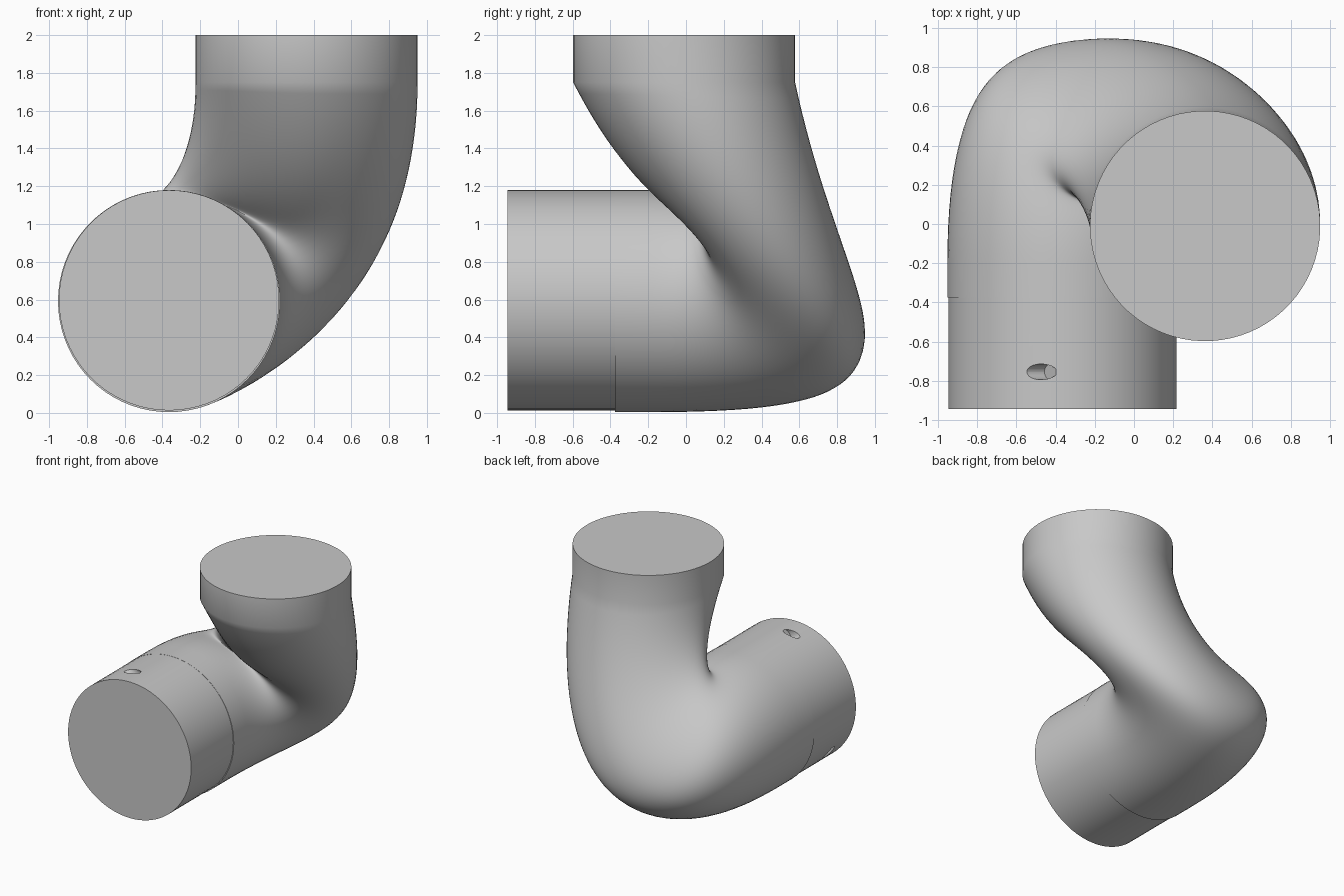
import bpy, bmesh, math
from mathutils import Vector, Matrix

cube = bpy.data.objects.get("Cube")
if cube:
    bpy.data.objects.remove(cube, do_unlink=True)

grey = bpy.data.materials.new("grey")
grey.use_nodes = True
colour = (0.58, 0.58, 0.58, 1)
grey.diffuse_color = colour
grey.node_tree.nodes["Principled BSDF"].inputs["Base Color"].default_value = colour

SIDES, STEPS = 72, 48
RADIUS = 0.588
INLET = Vector((-0.365, -0.2, 0.592))     # where the horizontal leg starts to bend
OUTLET = Vector((0.363, -0.01, 1.75))     # where the bend meets the upright neck
TWIST = math.radians(32)                  # natural roll of the double bend
OUTER = math.radians(-35)                 # side of the inlet on the outside of the bend
FILLET = math.radians(225)                # side of the inlet under the inner fillet


def finish(name, bm):
    bmesh.ops.recalc_face_normals(bm, faces=bm.faces)
    mesh = bpy.data.meshes.new(name)
    bm.to_mesh(mesh)
    bm.free()
    obj = bpy.data.objects.new(name, mesh)
    bpy.context.collection.objects.link(obj)
    mesh.materials.append(grey)
    return obj


def smooth(obj):
    bpy.ops.object.select_all(action='DESELECT')
    obj.select_set(True)
    bpy.context.view_layer.objects.active = obj
    bpy.ops.object.shade_smooth_by_angle(angle=math.radians(30))


def loft(name, rings):
    bm = bmesh.new()
    rows = [[bm.verts.new(p) for p in ring] for ring in rings]
    for low, high in zip(rows, rows[1:]):
        for i in range(SIDES):
            j = (i + 1) % SIDES
            bm.faces.new((low[i], low[j], high[j], high[i]))
    bm.faces.new(rows[0])
    bm.faces.new(rows[-1])
    return finish(name, bm)


def bezier(a, b, c, d, t):
    s = 1 - t
    return a * s**3 + b * (3 * s * s * t) + c * (3 * s * t * t) + d * t**3


def front_ring(centre, radius):
    angles = [math.tau * i / SIDES for i in range(SIDES)]
    return [centre + Vector((math.sin(a), 0, -math.cos(a))) * radius for a in angles]


# Elbow: every point of the inlet circle flows to its twisted partner on the outlet,
# in a wide sweep on the outside of the bend and a tight one on the inside
start = front_ring(INLET, RADIUS)
paths = []
for i, p in enumerate(start):
    a = math.tau * i / SIDES
    q = OUTLET + Vector((math.sin(a + TWIST), math.cos(a + TWIST), 0)) * RADIUS
    k = (1 + math.cos(a - OUTER)) / 2
    k = k * k * (3 - 2 * k)
    lift = 0.4 * max(0, math.cos(a - FILLET)) ** 2
    leave = Vector((0, 0.6 + 1.12 * k, 0))
    arrive = Vector((0, 0.5 - 0.2 * k, lift - 1 - 0.4 * k))
    paths.append((p, p + leave, q + arrive, q))
rings = [[p - Vector((0, 0.175, 0)) for p in start]]
rings += [[bezier(*path, k / STEPS) for path in paths] for k in range(STEPS + 1)]
# Upright neck finishing the elbow
rings.append([path[-1] + Vector((0, 0, 0.25)) for path in paths])
smooth(loft("elbow", rings))

# Slightly narrower collar at the horizontal mouth
axis = Vector((-0.365, 0, 0.596))
collar = loft("collar", [front_ring(axis + Vector((0, y, 0)), 0.583) for y in (-0.945, -0.36)])

# Slanted blind pin holes in the collar
for n, degrees in enumerate((101, 218)):
    a = math.radians(degrees)
    normal = Vector((math.cos(a), 0, math.sin(a)))
    along = Vector((math.sin(a), 0, -math.cos(a)))
    mouth = axis + normal * 0.583 + Vector((0, -0.755, 0))
    drill = (along - normal).normalized()
    side = Vector((0, 1, 0))
    bm = bmesh.new()
    bmesh.ops.create_cone(bm, cap_ends=True, segments=32, radius1=1, radius2=1, depth=0.12)
    frame = Matrix((side.cross(drill) * 0.055, side * 0.04, drill)).transposed().to_4x4()
    bmesh.ops.transform(bm, matrix=Matrix.Translation(mouth) @ frame, verts=bm.verts)
    cutter = finish("pin_hole_cutter_%d" % (n + 1), bm)
    cutter.hide_render = True
    cutter.display_type = 'WIRE'
    cut = collar.modifiers.new("pin_hole", 'BOOLEAN')
    cut.operation = 'DIFFERENCE'
    cut.solver = 'EXACT'
    cut.object = cutter
    cutter.hide_set(True)
smooth(collar)
